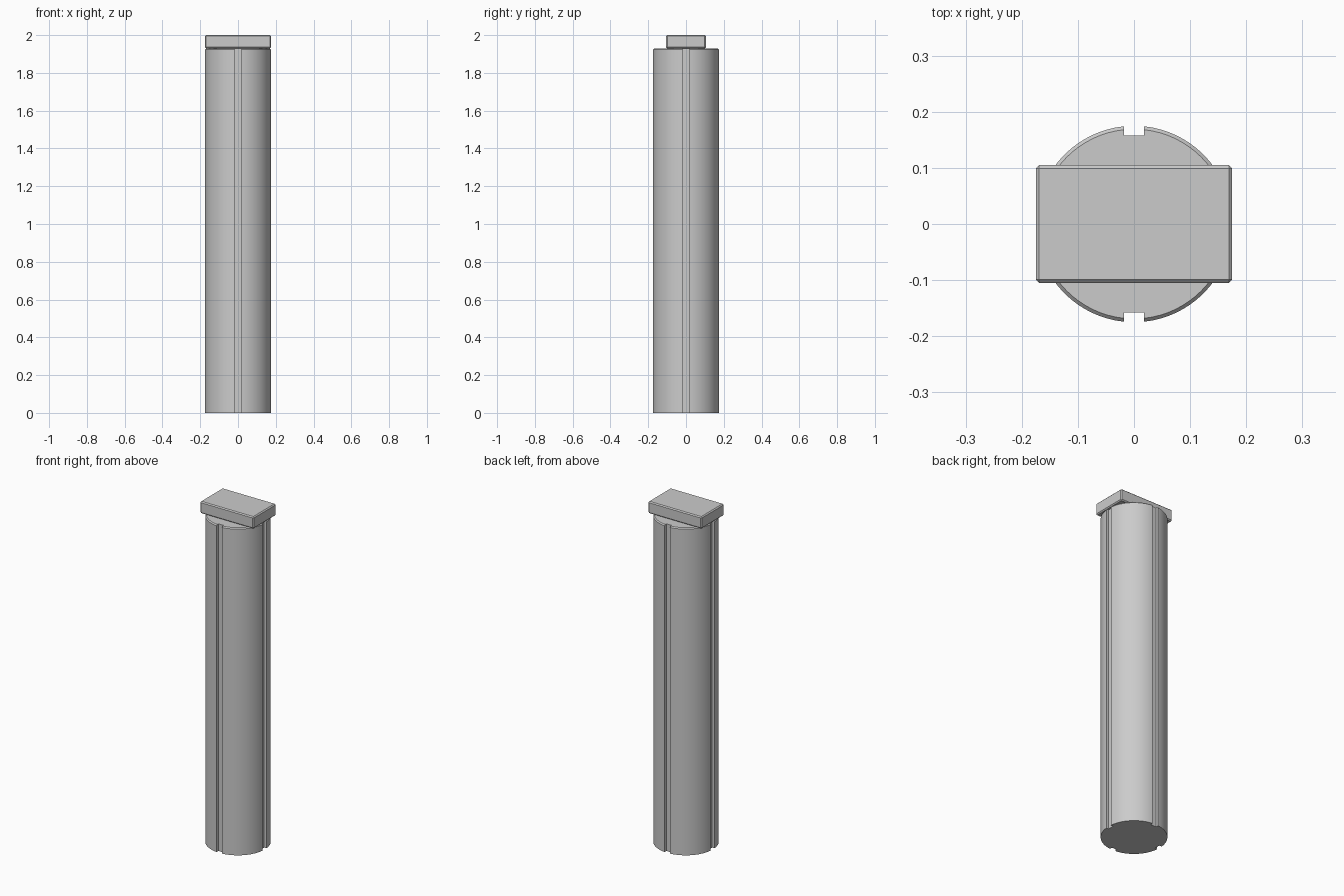
import bpy, bmesh, math

if "Cube" in bpy.data.objects:
    bpy.data.objects.remove(bpy.data.objects["Cube"])

R, TOP, BEVEL = 0.175, 1.93, 0.006
GROOVE_HALF, GROOVE_FLOOR = 0.018, 0.158


def section(radius):
    """Round outline with four square-sided grooves on the axes."""
    pts = []
    start = math.asin(GROOVE_HALF / radius)
    span = math.pi / 2 - 2 * start
    for q in range(4):
        c, s = math.cos(q * math.pi / 2), math.sin(q * math.pi / 2)
        quarter = [(GROOVE_FLOOR, -GROOVE_HALF), (GROOVE_FLOOR, GROOVE_HALF)]
        for i in range(17):
            a = start + span * i / 16
            quarter.append((radius * math.cos(a), radius * math.sin(a)))
        pts += [(x * c - y * s, x * s + y * c) for x, y in quarter]
    return pts


def add_object(name, bm):
    bmesh.ops.recalc_face_normals(bm, faces=bm.faces)
    mesh = bpy.data.meshes.new(name)
    bm.to_mesh(mesh)
    bm.free()
    obj = bpy.data.objects.new(name, mesh)
    bpy.context.collection.objects.link(obj)
    return obj


# Grooved shaft with chamfered top rim
bm = bmesh.new()
rings = [[bm.verts.new((x, y, z)) for x, y in section(r)]
         for r, z in ((R, 0), (R, TOP - BEVEL), (R - BEVEL, TOP))]
n = len(rings[0])
for low, high in zip(rings, rings[1:]):
    for i in range(n):
        j = (i + 1) % n
        bm.faces.new((low[i], low[j], high[j], high[i]))
bm.faces.new(rings[0][::-1])
bm.faces.new(rings[-1])
shaft = add_object("grooved_shaft", bm)
bpy.context.view_layer.objects.active = shaft
shaft.select_set(True)
bpy.ops.object.shade_smooth_by_angle(angle=math.radians(25))

# Chamfered rectangular cap block
bm = bmesh.new()
bmesh.ops.create_cube(bm, size=1)
bmesh.ops.scale(bm, vec=(2 * R, 0.21, 2 - TOP), verts=bm.verts)
bmesh.ops.translate(bm, vec=(0, 0, (2 + TOP) / 2), verts=bm.verts)
bmesh.ops.bevel(bm, geom=bm.edges[:], offset=BEVEL, segments=1,
                affect='EDGES', profile=0.5)
add_object("cap_block", bm)
